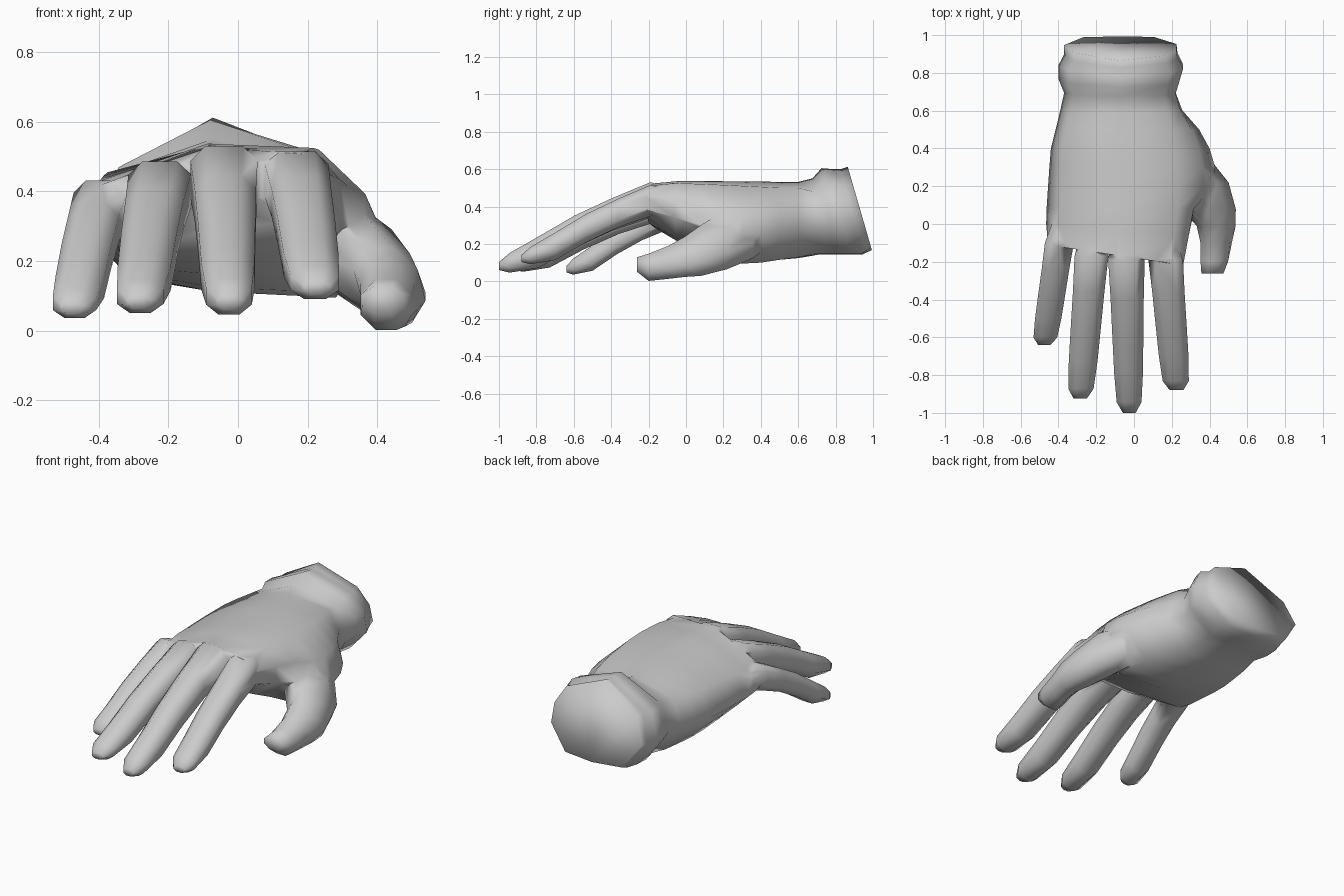
import bpy, bmesh, math

if "Cube" in bpy.data.objects:
    bpy.data.objects.remove(bpy.data.objects["Cube"])

grey = bpy.data.materials.new("glove grey")
grey.diffuse_color = (0.6, 0.6, 0.6, 1)
grey.use_nodes = True
grey.node_tree.nodes["Principled BSDF"].inputs["Base Color"].default_value = grey.diffuse_color


def loft(name, rings):
    """Skin a closed tube through rings of equal point count."""
    bm = bmesh.new()
    loops = [[bm.verts.new(p) for p in r] for r in rings]
    n = len(loops[0])
    for a, b in zip(loops, loops[1:]):
        for i in range(n):
            j = (i + 1) % n
            bm.faces.new((a[i], a[j], b[j], b[i]))
    bm.faces.new(loops[0])
    bm.faces.new(loops[-1])
    bmesh.ops.recalc_face_normals(bm, faces=bm.faces)
    me = bpy.data.meshes.new(name)
    bm.to_mesh(me)
    bm.free()
    me.materials.append(grey)
    ob = bpy.data.objects.new(name, me)
    bpy.context.collection.objects.link(ob)
    return ob


def palm_ring(y, tilt, skew, xl, xr, tl, tm, tr, bl, br, bulge=0):
    """Section: left, right, three top heights, two bottom heights, thumb bulge."""
    w, mx = xr - xl, (xl + xr) / 2
    pts = [(xl, tl * .5 + bl * .5), (xl + .09 * w, tl), (mx, tm),
           (xr - .1 * w, tr), (xr + bulge * .5, tr * .7 + br * .3),
           (xr + bulge, tr * .38 + br * .62), (xr - .2 * w + bulge, br),
           (mx, (bl + br) / 2 - .015), (xl + .17 * w, bl)]
    return [(x, y + tilt * (z - .37) + skew * (x + .1), z) for x, z in pts]


def oval(x, y, z, rx, rz, lean=0, power=1, n=8):
    """Oval facing along y, leaning with height; lower power is squarer."""
    def soft(v):
        return math.copysign(abs(v) ** power, v) * 1.05
    out = []
    for i in range(n):
        a = math.tau * (i + .5) / n
        dz = rz * soft(math.sin(a))
        out.append((x + rx * soft(math.cos(a)) + lean * dz, y, z + dz))
    return out


# palm, back of hand and wrist cuff
hand = loft("hand", [palm_ring(*s) for s in (
    (-.165, 0, -.15, -.455, .26, .42, .525, .51, .29, .31),
    (-.03, 0, -.08, -.465, .29, .43, .537, .525, .21, .23),
    (.08, 0, 0, -.463, .31, .435, .537, .52, .185, .17, .01),
    (.20, 0, 0, -.455, .31, .445, .535, .515, .17, .11, .11),
    (.30, 0, 0, -.448, .30, .45, .535, .51, .16, .095, .13),
    (.40, 0, 0, -.44, .29, .455, .535, .505, .155, .10, .11),
    (.50, 0, 0, -.415, .27, .46, .53, .50, .15, .115, .075),
    (.60, -.03, 0, -.39, .24, .46, .53, .50, .15, .13, .015),
    (.69, -.08, 0, -.37, .22, .46, .55, .48, .165, .15),
    (.76, -.15, 0, -.40, .24, .47, .605, .52, .165, .15),
    (.83, -.2, 0, -.40, .26, .47, .60, .52, .165, .15),
    (.885, -.25, 0, -.37, .23, .47, .60, .51, .165, .15),
    (.935, -.29, 0, -.37, .225, .47, .612, .52, .185, .18))])

# thumb
thumb = loft("thumb", [oval(*s) for s in (
    (.17, .48, .30, .06, .08, -.3),
    (.25, .36, .26, .12, .14, -.4),
    (.33, .22, .225, .145, .165, -.45),
    (.395, .08, .165, .125, .14, -.4),
    (.435, -.01, .13, .095, .11, -.25),
    (.435, -.10, .10, .08, .09, -.15),
    (.425, -.20, .075, .075, .075, 0),
    (.415, -.262, .09, .06, .04, 0))])

# fingers: share of length, top, underside, width, squareness
PROFILE = ((-.2, .9, .68, .7, .7), (0, .99, .60, 1, .65), (.25, .82, .46, .95, .75),
           (.5, .63, .27, .93, .85), (.74, .40, .05, .9, .9),
           (.93, .22, .0, .8, .9), (1, .12, .03, .42, 1))


def finger(name, x0, x1, y0, y1, top, low, w0, w1):
    rings = []
    for t, hi, lo, k, power in PROFILE:
        zt, zb = low + hi * (top - low), low + lo * (top - low)
        rings.append(oval(x0 + t * (x1 - x0), y0 + t * (y1 - y0), (zt + zb) / 2,
                          (w0 + t * (w1 - w0)) * k, (zt - zb) / 2, 0, power))
    return loft(name, rings)


parts = [thumb,
         finger("index_finger", .168, .225, -.19, -.88, .52, .09, .092, .088),
         finger("middle_finger", -.04, -.025, -.19, -1.0, .535, .045, .097, .083),
         finger("ring_finger", -.225, -.285, -.17, -.925, .49, .05, .09, .085),
         finger("little_finger", -.395, -.475, -.10, -.64, .435, .035, .077, .08)]

# fuse everything into one skin
for p in parts:
    m = hand.modifiers.new(p.name, 'BOOLEAN')
    m.operation, m.solver, m.object = 'UNION', 'EXACT', p
bpy.context.view_layer.objects.active = hand
hand.select_set(True)
for p in parts:
    bpy.ops.object.modifier_apply(modifier=p.name)
for p in parts:
    bpy.data.objects.remove(p)

# merge slivers along the seams
bm = bmesh.new()
bm.from_mesh(hand.data)
bmesh.ops.remove_doubles(bm, verts=bm.verts, dist=.008)
bmesh.ops.triangulate(bm, faces=[f for f in bm.faces if len(f.verts) > 4])
bm.to_mesh(hand.data)
bm.free()
bpy.ops.object.shade_smooth_by_angle(angle=math.radians(110))
